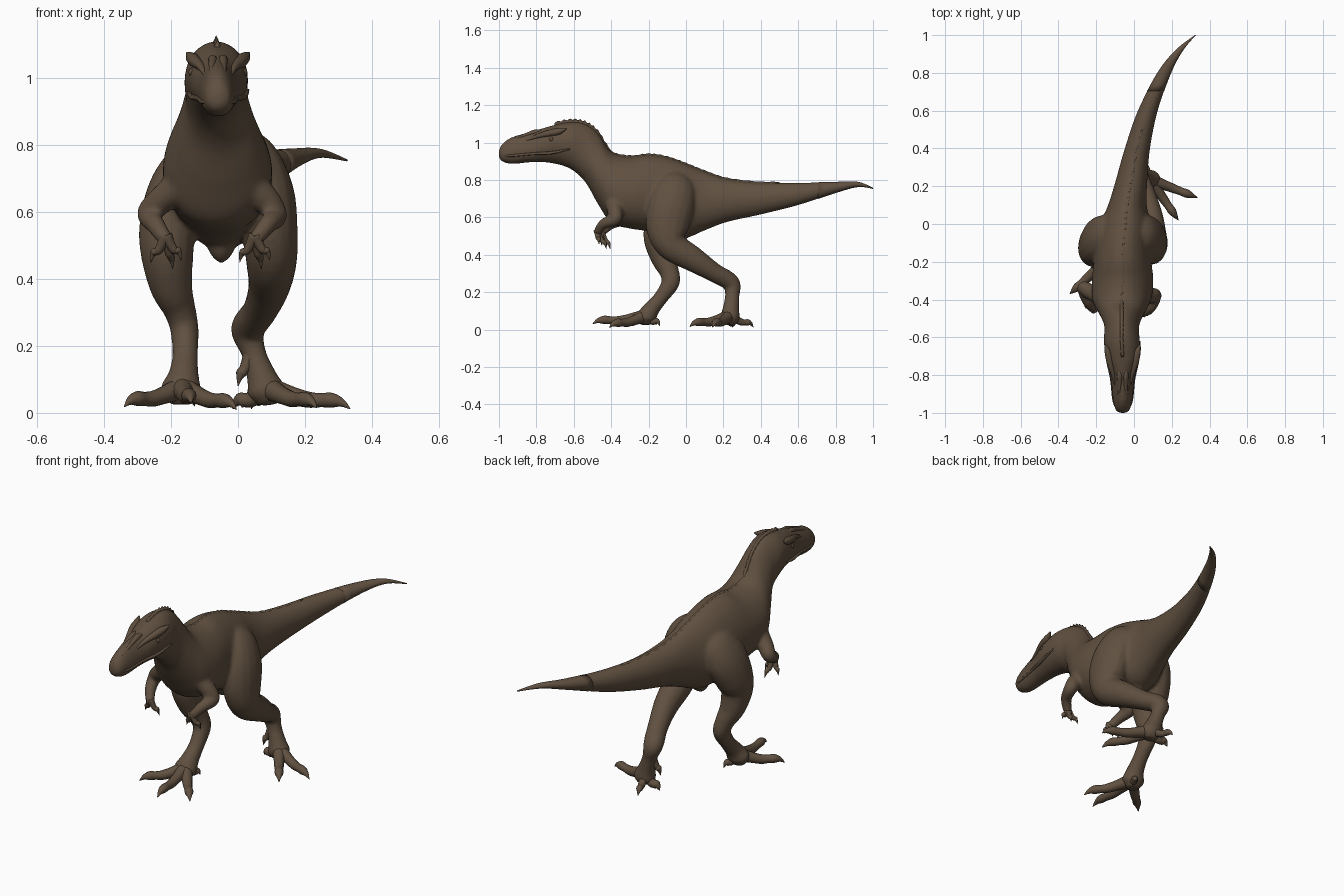
import bpy
import bmesh
import math
from mathutils import Vector

if "Cube" in bpy.data.objects:
    bpy.data.objects.remove(bpy.data.objects["Cube"])

X, Y, Z = Vector((1, 0, 0)), Vector((0, 1, 0)), Vector((0, 0, 1))


def make_material(name, color):
    mat = bpy.data.materials.new(name)
    mat.use_nodes = True
    mat.diffuse_color = color
    mat.node_tree.nodes["Principled BSDF"].inputs["Base Color"].default_value = color
    return mat


HIDE = make_material("brown hide", (.117, .08, .051, 1))


def smooth_rows(rows, steps):
    """Resample rows of numbers with a Catmull-Rom spline."""
    out = []
    for i in range(len(rows) - 1):
        before, here, there = rows[max(i - 1, 0)], rows[i], rows[i + 1]
        after = rows[min(i + 2, len(rows) - 1)]
        for s in range(steps):
            t = s / steps
            out.append([b + t / 2 * (c - a + t * (2*a - 5*b + 4*c - d + t * (3*(b - c) + d - a)))
                        for a, b, c, d in zip(before, here, there, after)])
    out.append(list(rows[-1]))
    return out


def loft(name, rings):
    """Skin closed rings of equal size and cap both ends."""
    count = len(rings[0])
    verts = [p for ring in rings for p in ring]
    faces = [[i*count + k, i*count + (k + 1) % count,
              (i + 1)*count + (k + 1) % count, (i + 1)*count + k]
             for i in range(len(rings) - 1) for k in range(count)]
    faces += [list(range(count))[::-1], list(range(len(verts) - count, len(verts)))]
    mesh = bpy.data.meshes.new(name)
    mesh.from_pydata(verts, [], faces)
    mesh.materials.append(HIDE)
    for poly in mesh.polygons:
        poly.use_smooth = True
    obj = bpy.data.objects.new(name, mesh)
    bpy.context.collection.objects.link(obj)
    bm = bmesh.new()
    bm.from_mesh(mesh)
    bmesh.ops.recalc_face_normals(bm, faces=bm.faces)
    bm.to_mesh(mesh)
    bm.free()
    return obj


def tube(name, rows, ref=X, steps=6, sides=16):
    """Tapered limb; each row is x, y, z, radius along ref, radius across."""
    rows = smooth_rows(rows, steps)
    points = [Vector(r[:3]) for r in rows]
    rings = []
    for i, row in enumerate(rows):
        tangent = (points[min(i + 1, len(points) - 1)] - points[max(i - 1, 0)]).normalized()
        side = (ref - tangent * ref.dot(tangent)).normalized()
        across = tangent.cross(side)
        ring = []
        for k in range(sides):
            a = math.tau * k / sides
            ring.append(points[i] + side * math.cos(a) * max(row[3], .001)
                        + across * math.sin(a) * max(row[4], .001))
        rings.append(ring)
    return loft(name, rings)


# Head, neck, trunk and tail: y, x, top, bottom, half width, pear shape
profile = [
    (-1, -.06, .955, .92, .015, 0),
    (-.985, -.06, .99, .9, .037, .1),
    (-.93, -.06, 1.03, .885, .05, .2),
    (-.82, -.06, 1.06, .895, .062, .2),
    (-.72, -.06, 1.09, .89, .085, -.05),
    (-.62, -.065, 1.11, .86, .095, -.05),
    (-.54, -.065, 1.1, .79, .092, .1),
    (-.47, -.065, 1.05, .67, .118, .3),
    (-.4, -.065, .95, .57, .155, .12),
    (-.3, -.06, .925, .54, .162, .1),
    (-.2, -.06, .935, .525, .152, .1),
    (-.1, -.055, .92, .5, .142, .1),
    (0, -.045, .885, .49, .132, .1),
    (.1, -.035, .845, .53, .102, .1),
    (.22, -.015, .805, .575, .085, 0),
    (.4, .018, .785, .615, .067, 0),
    (.6, .073, .785, .665, .053, 0),
    (.8, .16, .79, .73, .037, 0),
    (.92, .24, .79, .762, .021, 0),
    (1, .325, .758, .752, .003, 0),
]
spine = smooth_rows(profile, 6)
rings = []
for y, x, top, bottom, width, pear in spine:
    ring = []
    for k in range(32):
        a = math.tau * k / 32
        c, s = math.cos(a), math.sin(a)
        ring.append((x + width * c * (1 - pear * s), y,
                     (top + bottom) / 2 + (top - bottom) / 2 * s))
    rings.append(ring)
body = loft("body", rings)
loft("tail_tip", rings[-16:])
flesh = [body]

# Jagged crest down the neck, low ridge along the back
rings = []
for i, (y, x, top, bottom, width, pear) in enumerate(r for r in spine if -.72 < r[0] < .5):
    neck = y < -.4
    height = (.01 if neck else .005) + (.008 if neck else .003) * (i % 2)
    half = .014 if neck else .009
    rings.append([(x - half, y, top - .012), (x, y, top + height), (x + half, y, top - .012)])
loft("back_crest", rings)

# Pubic keel under the hips
flesh.append(tube("pelvis_keel", [
    (-.05, -.02, .62, .07, .1), (-.05, -.05, .52, .05, .07),
    (-.05, -.06, .47, .03, .04), (-.05, -.06, .445, .003, .003)]))

# Face details, mirrored about the head's own centre
for side, word in ((1, "left"), (-1, "right")):
    def face(points):
        return [(-.06 + side * x, y, z, r, r) for x, y, z, r in points]

    tube(word + "_brow", face([(.038, -.86, 1.01, .004), (.052, -.79, 1.035, .012),
                               (.068, -.73, 1.05, .018), (.078, -.68, 1.06, .018),
                               (.092, -.64, 1.075, .004)]), Z, sides=10)
    tube(word + "_lip", face([(.034, -.975, .93, .004), (.048, -.93, .93, .007),
                              (.06, -.82, .94, .007), (.08, -.72, .945, .008),
                              (.09, -.62, .965, .004)]), Z, sides=8)
    tube(word + "_nose_ridge", face([(.02, -.95, 1.005, .003), (.018, -.91, 1.02, .008),
                                     (.016, -.84, 1.045, .012), (.016, -.8, 1.056, .014),
                                     (.02, -.75, 1.06, .004)]), Z, sides=8)
    bpy.ops.mesh.primitive_uv_sphere_add(segments=12, ring_count=8, radius=.013,
                                         location=(-.06 + side * .075, -.72, 1.018))
    eye = bpy.context.object
    eye.name = word + "_eye"
    eye.data.materials.append(HIDE)
    bpy.ops.object.shade_smooth()

# Legs: the left one trails, the right one steps forward
flesh.append(tube("left_leg", [
    (.01, -.02, .83, .02, .05), (.045, -.045, .77, .068, .1), (.08, -.08, .66, .087, .124),
    (.095, -.1, .54, .084, .114), (.1, -.075, .45, .076, .084), (.092, .04, .375, .062, .068),
    (.065, .15, .305, .052, .052), (.03, .24, .25, .052, .048), (.047, .247, .18, .037, .039),
    (.07, .24, .11, .045, .045), (.085, .235, .06, .058, .052), (.09, .23, .025, .03, .03)]))
flesh.append(tube("right_leg", [
    (-.11, -.02, .8, .02, .05), (-.145, -.045, .745, .066, .1), (-.185, -.08, .66, .085, .124),
    (-.209, -.115, .56, .086, .112), (-.212, -.14, .48, .08, .087), (-.2, -.12, .38, .065, .067),
    (-.175, -.09, .31, .049, .053), (-.16, -.083, .25, .043, .049),
    (-.158, -.135, .17, .039, .039), (-.163, -.185, .11, .047, .045),
    (-.17, -.21, .065, .062, .052), (-.17, -.21, .025, .03, .03)]))


def toe(name, start, tip, radius):
    """Knuckled toe arching from the foot to a pointed claw."""
    a, b = Vector(start), Vector(tip)
    rows = []
    for t, lift, r in ((0, 0, 1.2), (.3, -.004, .9), (.5, -.004, .8), (.65, .004, .7),
                       (.78, .012, .74), (.9, .012, .42), (1, 0, .04)):
        p = a.lerp(b, t) + Z * lift
        rows.append((p.x, p.y, p.z, radius * r, radius * r))
    tube(name, rows, Z, 4, 12)


feet = {
    "left": ((.085, .235, .075), [(.335, .14, .012), (.235, .02, .015), (-.015, .25, .012)],
             (.04, .36, .012)),
    "right": ((-.168, -.215, .075), [(-.34, -.37, .018), (-.14, -.5, .03), (-.005, -.41, .01)],
              (-.13, -.14, .02)),
}
for word, (ankle, tips, spur) in feet.items():
    for label, tip in zip(("outer", "middle", "inner"), tips):
        toe(f"{word}_{label}_toe", ankle, tip, .03)
    toe(word + "_rear_toe", ankle, spur, .023)
toe("left_dewclaw", (.045, .24, .2), (0, .22, .08), .022)

# Small arms with clawed fingers
arms = {
    "left": [(.03, -.39, .69), (.085, -.38, .635), (.112, -.38, .59), (.09, -.44, .565),
             (.05, -.475, .515)],
    "right": [(-.16, -.39, .69), (-.23, -.36, .635), (-.268, -.34, .595), (-.245, -.41, .56),
              (-.215, -.455, .515)],
}
for word, path in arms.items():
    radii = (.05, .042, .035, .029, .023)
    flesh.append(tube(word + "_arm", [p + (r, r) for p, r in zip(path, radii)], Y))
    wrist = Vector(path[-1])
    for n, offset in enumerate(((-.045, .025, -.065), (.02, .05, -.085), (.045, .01, -.06))):
        toe(f"{word}_finger_{n}", wrist + Z * .015, wrist + Vector(offset), .016)

# Fuse trunk and limbs into one skin with soft joints
with bpy.context.temp_override(active_object=body, object=body,
                               selected_objects=flesh, selected_editable_objects=flesh):
    bpy.ops.object.join()
remesh = body.modifiers.new("Fuse", 'REMESH')
remesh.mode = 'VOXEL'
remesh.voxel_size = .009
remesh.use_smooth_shade = True
soften = body.modifiers.new("Soften", 'SMOOTH')
soften.factor = .5
soften.iterations = 8
